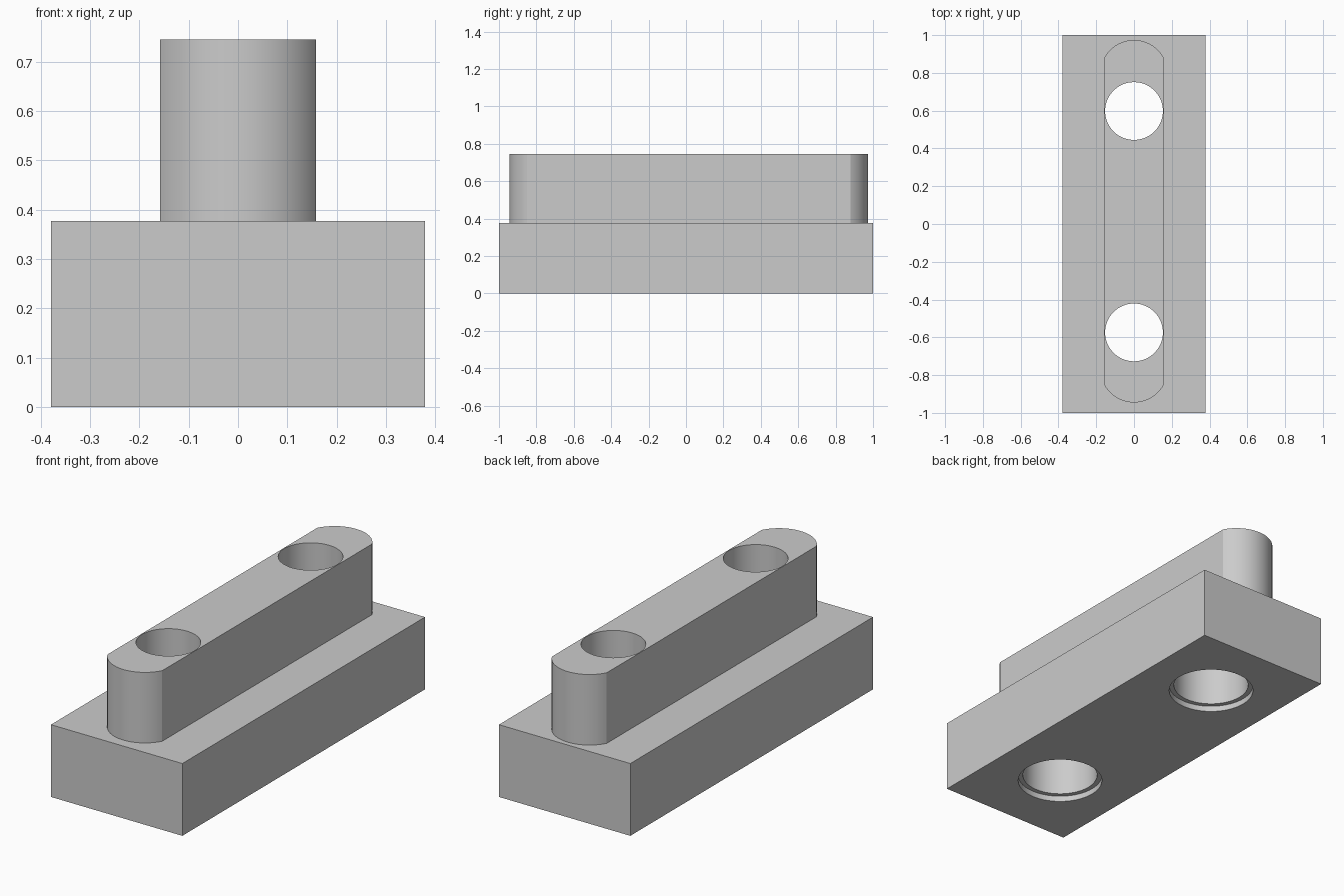
import bpy, bmesh, math

cube = bpy.data.objects.get("Cube")
if cube:
    bpy.data.objects.remove(cube, do_unlink=True)

# Single plain grey material
grey = bpy.data.materials.new("plain grey")
grey.use_nodes = True
COLOUR = (0.6, 0.6, 0.6, 1)
grey.diffuse_color = COLOUR
grey.node_tree.nodes["Principled BSDF"].inputs["Base Color"].default_value = COLOUR

BASE_TOP, BAR_TOP = 0.377, 0.745
HOLES_Y = (0.598, -0.574)


def make_object(name, bm):
    bmesh.ops.recalc_face_normals(bm, faces=bm.faces)
    mesh = bpy.data.meshes.new(name)
    bm.to_mesh(mesh)
    bm.free()
    mesh.materials.append(grey)
    obj = bpy.data.objects.new(name, mesh)
    bpy.context.collection.objects.link(obj)
    return obj


def prism(name, outline, z0, z1):
    """Extrude a flat outline from z0 up to z1."""
    bm = bmesh.new()
    face = bm.faces.new([bm.verts.new((x, y, z0)) for x, y in outline])
    top = bmesh.ops.extrude_face_region(bm, geom=[face])["geom"]
    verts = [v for v in top if isinstance(v, bmesh.types.BMVert)]
    bmesh.ops.translate(bm, verts=verts, vec=(0, 0, z1 - z0))
    return make_object(name, bm)


def stepped_cutter(y, profile, sides=64):
    """Closed solid turned from (radius, height) points around x = 0, y."""
    bm = bmesh.new()
    turns = [2 * math.pi * i / sides for i in range(sides)]
    rings = [[bm.verts.new((r * math.cos(a), y + r * math.sin(a), z)) for a in turns]
             for r, z in profile]
    for low, high in zip(rings, rings[1:]):
        for i in range(sides):
            j = (i + 1) % sides
            bm.faces.new((low[i], low[j], high[j], high[i]))
    bm.faces.new(rings[0])
    bm.faces.new(rings[-1])
    cutter = make_object("hole_cutter", bm)
    cutter.hide_render = True
    return cutter


# Base block
base = prism("base_block", [(-0.379, -1), (0.379, -1), (0.379, 1), (-0.379, 1)], 0, BASE_TOP)

# Raised bar with shallow rounded ends
half, radius = 0.158, 0.179
spread = math.asin(half / radius)
outline = []
for centre, turn in ((0.974 - radius, 0), (-0.945 + radius, math.pi)):
    for i in range(25):
        a = math.pi / 2 + turn + spread * (1 - i / 12)
        outline.append((radius * math.cos(a), centre + radius * math.sin(a)))
outline.reverse()
bar = prism("raised_bar", outline, BASE_TOP, BAR_TOP)

# Through holes, widened in steps towards the underside
profile = [(0.209, -0.1), (0.209, 0.03), (0.185, 0.03), (0.185, 0.3), (0.153, 0.3), (0.153, 0.9)]
cutters = [stepped_cutter(y, profile) for y in HOLES_Y]
for obj in (base, bar):
    bpy.ops.object.select_all(action='DESELECT')
    bpy.context.view_layer.objects.active = obj
    obj.select_set(True)
    for cutter in cutters:
        mod = obj.modifiers.new("hole", 'BOOLEAN')
        mod.operation, mod.solver, mod.object = 'DIFFERENCE', 'EXACT', cutter
        bpy.ops.object.modifier_apply(modifier=mod.name)
    bpy.ops.object.shade_smooth_by_angle(angle=math.radians(25))

for cutter in cutters:
    bpy.data.objects.remove(cutter, do_unlink=True)
